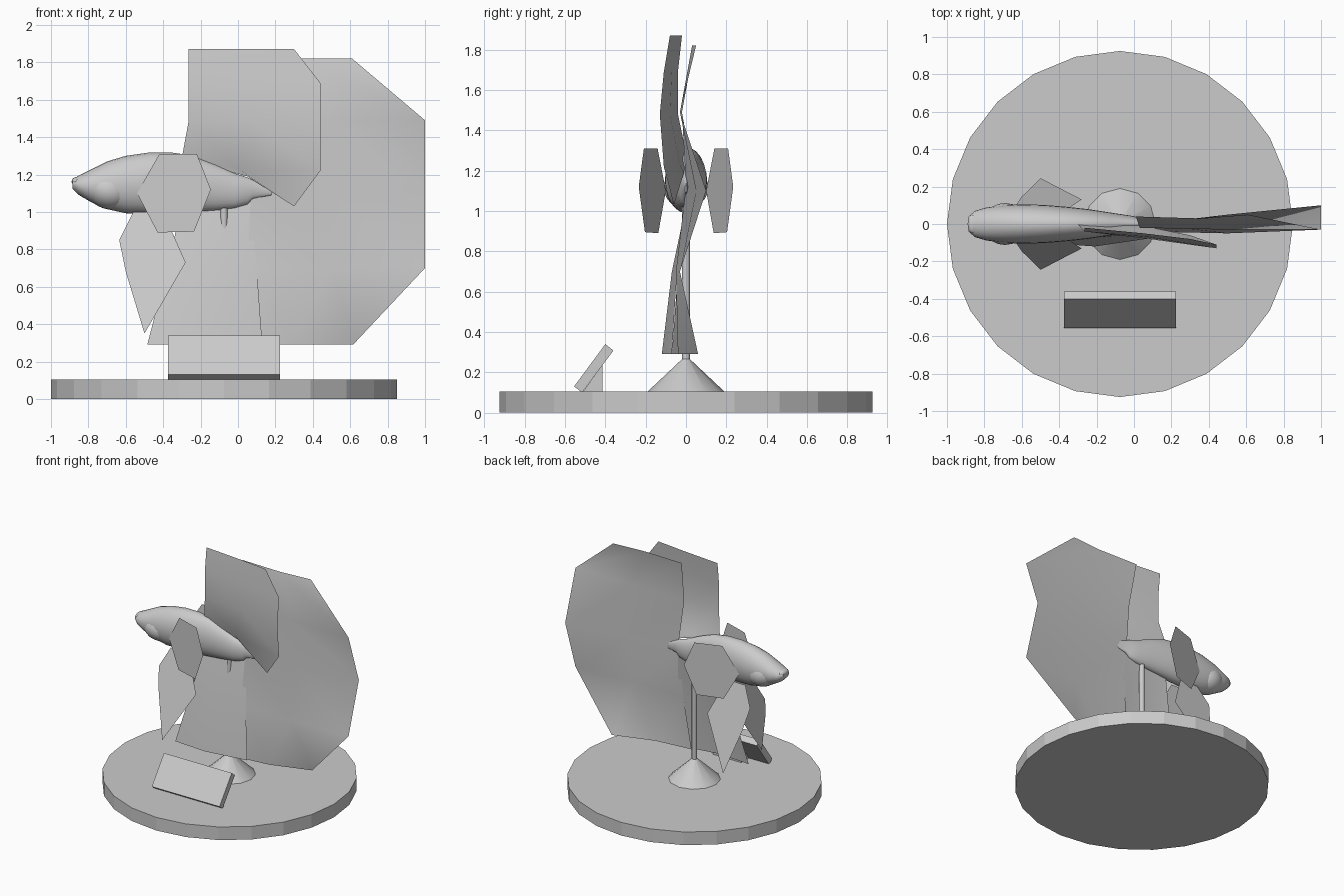
import bpy, bmesh, math

if "Cube" in bpy.data.objects:
    bpy.data.objects.remove(bpy.data.objects["Cube"])

grey = bpy.data.materials.new("plain_grey")
grey.diffuse_color = (0.6, 0.6, 0.6, 1)
grey.use_nodes = True
grey.node_tree.nodes["Principled BSDF"].inputs["Base Color"].default_value = grey.diffuse_color
CX = -0.075  # centre of the stand


def make(name, verts, faces, smooth=None):
    me = bpy.data.meshes.new(name)
    me.from_pydata(verts, [], faces)
    bm = bmesh.new()
    bm.from_mesh(me)
    bmesh.ops.recalc_face_normals(bm, faces=bm.faces)
    bm.to_mesh(me)
    bm.free()
    me.materials.append(grey)
    ob = bpy.data.objects.new(name, me)
    bpy.context.collection.objects.link(ob)
    if smooth:
        bpy.ops.object.select_all(action='DESELECT')
        ob.select_set(True)
        bpy.context.view_layer.objects.active = ob
        bpy.ops.object.shade_smooth_by_angle(angle=math.radians(smooth))
    return ob


def loft(name, rings, smooth=None):
    """Skin equal-length rings and cap both ends."""
    n = len(rings[0])
    verts = [p for r in rings for p in r]
    faces = [(i * n + j, i * n + (j + 1) % n, (i + 1) * n + (j + 1) % n, (i + 1) * n + j)
             for i in range(len(rings) - 1) for j in range(n)]
    faces += [tuple(range(n)), tuple(range(len(verts) - n, len(verts)))]
    return make(name, verts, faces, smooth)


def lathe(name, profile, n, smooth=None):
    return loft(name, [[(CX + r * math.cos(2 * math.pi * k / n), r * math.sin(2 * math.pi * k / n), z)
                        for k in range(n)] for r, z in profile], smooth)


def prism(name, profile, x0, x1):
    return loft(name, [[(x, y, z) for y, z in profile] for x in (x0, x1)])


def sheet(name, rows, smooth=60):
    """Rippled fin from rows of equal point count."""
    n = len(rows[0])
    faces = [(i * n + j, i * n + j + 1, (i + 1) * n + j + 1, (i + 1) * n + j)
             for i in range(len(rows) - 1) for j in range(n - 1)]
    return make(name, [p for r in rows for p in r], faces, smooth)


# Display stand
lathe("base_disc", [(0.925, 0), (0.925, 0.105)], 24)
lathe("stand_cone", [(0.19, 0.105), (0.02, 0.265)], 12, 40)
lathe("stand_pole", [(0.02, 0.25), (0.02, 1.08)], 12, 40)

# Tilted plaque with its wedge support
prism("plaque", [(-0.555, 0.13), (-0.40, 0.34), (-0.36, 0.308), (-0.515, 0.1)], -0.375, 0.225)
prism("plaque_support", [(-0.51, 0.105), (-0.415, 0.105), (-0.415, 0.235)], -0.2, 0.05)

# Body: x, top, bottom, half width
stations = [(-0.885, 1.175, 1.125, 0.04), (-0.85, 1.195, 1.09, 0.07), (-0.79, 1.225, 1.055, 0.088),
            (-0.70, 1.27, 1.015, 0.1), (-0.60, 1.3, 0.993, 0.105), (-0.48, 1.317, 0.99, 0.102),
            (-0.36, 1.318, 0.99, 0.092), (-0.25, 1.303, 0.998, 0.08), (-0.12, 1.255, 1.008, 0.06),
            (-0.02, 1.207, 1.02, 0.045), (0.05, 1.185, 1.04, 0.03), (0.08, 1.17, 1.07, 0.02),
            (0.18, 1.13, 1.09, 0.005)]
N = 24
loft("body", [[(x, w * math.cos(2 * math.pi * k / N),
                (t + b) / 2 + (t - b) / 2 * math.sin(2 * math.pi * k / N)) for k in range(N)]
              for x, t, b, w in stations], 50)


# Gill covers and lips
def ellipsoid(name, c, r, tilt=0):
    bm = bmesh.new()
    bmesh.ops.create_uvsphere(bm, u_segments=20, v_segments=12, radius=1)
    pts = []
    for v in bm.verts:
        x, y, z = (v.co[i] * r[i] for i in range(3))
        pts.append((c[0] + x * math.cos(tilt) - z * math.sin(tilt), c[1] + y,
                    c[2] + x * math.sin(tilt) + z * math.cos(tilt)))
    faces = [[v.index for v in f.verts] for f in bm.faces]
    bm.free()
    make(name, pts, faces, 60)


ellipsoid("gill_covers", (-0.69, 0, 1.115), (0.125, 0.112, 0.1), -0.25)
ellipsoid("upper_lip", (-0.865, 0, 1.165), (0.025, 0.05, 0.022), 0.5)
ellipsoid("lower_lip", (-0.86, 0, 1.135), (0.018, 0.048, 0.045), 0.5)

# Tail fin, rippling from top to bottom
sheet("tail_fin", [
    [(0.01, 0.04, 1.82), (0.35, 0.03, 1.82), (0.61, 0.05, 1.82)],
    [(0.03, -0.02, 1.49), (0.5, -0.03, 1.49), (1.0, -0.03, 1.49)],
    [(0.07, 0.0, 1.12), (0.5, 0.05, 1.1), (1.0, 0.1, 1.1)],
    [(0.05, -0.04, 0.7), (0.5, -0.05, 0.7), (1.0, -0.03, 0.7)],
    [(0.0, -0.07, 0.29), (0.3, -0.04, 0.29), (0.615, 0.06, 0.29)]])

# Anal fin under the body
sheet("anal_fin", [
    [(-0.3, 0, 1.03), (-0.12, 0, 1.03), (0.07, 0, 1.06)],
    [(-0.38, -0.05, 0.7), (-0.17, -0.07, 0.7), (0.1, -0.045, 0.7)],
    [(-0.485, -0.1, 0.29), (-0.21, -0.12, 0.29), (0.13, -0.07, 0.29)]])

# Dorsal fin
sheet("dorsal_fin", [
    [(-0.265, -0.02, 1.87), (0.05, -0.05, 1.87), (0.3, -0.08, 1.87)],
    [(-0.265, -0.04, 1.69), (0.08, -0.07, 1.69), (0.44, -0.11, 1.69)],
    [(-0.265, -0.04, 1.48), (0.08, -0.08, 1.48), (0.44, -0.13, 1.48)],
    [(-0.3, 0, 1.29), (0.0, -0.03, 1.23), (0.44, -0.11, 1.22)],
    [(-0.25, 0, 1.27), (0.05, -0.01, 1.19), (0.3, -0.06, 1.03)]])

# Paired flat fins
pectoral = [(-0.42, 1.31), (-0.22, 1.31), (-0.145, 1.12), (-0.235, 0.895), (-0.43, 0.89), (-0.54, 1.1)]
pelvic = [(-0.56, 1.0), (-0.635, 0.85), (-0.6, 0.68), (-0.5, 0.35), (-0.28, 0.73), (-0.4, 1.0)]
for s, side in ((1, "left"), (-1, "right")):
    make("pectoral_fin_" + side, [(x, s * (0.1 + 0.34 * (x + 0.54)), z) for x, z in pectoral],
         [tuple(range(6))])
    make("pelvic_fin_" + side, [(x, s * (0.05 + 0.3 * (1 - z)), z) for x, z in pelvic],
         [tuple(range(6))])
